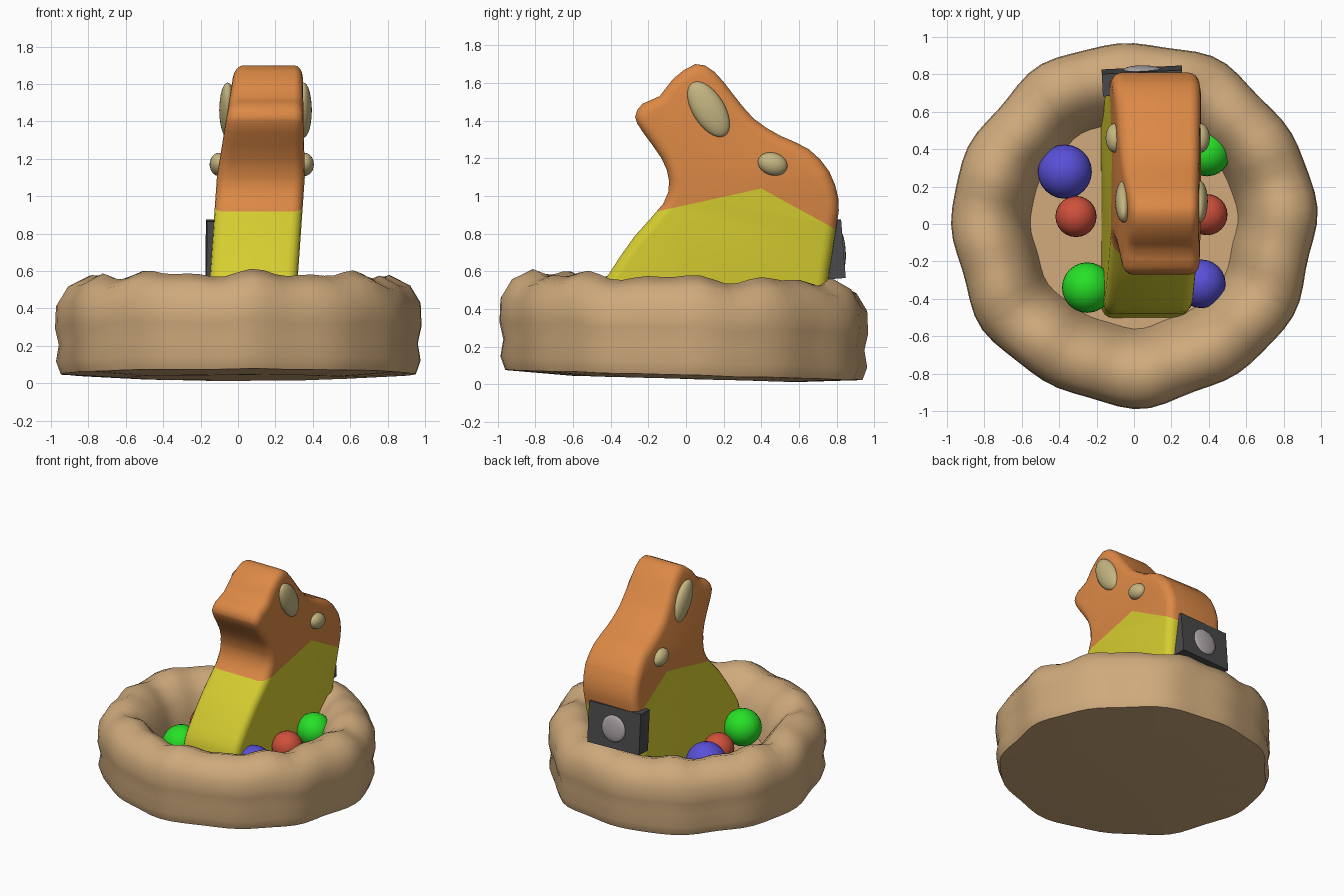
import bpy, bmesh, math
from mathutils import Vector, Matrix

if "Cube" in bpy.data.objects:
    bpy.data.objects.remove(bpy.data.objects["Cube"])


def material(name, r, g, b):
    m = bpy.data.materials.new(name)
    m.use_nodes = True
    m.diffuse_color = (r, g, b, 1)
    m.node_tree.nodes["Principled BSDF"].inputs["Base Color"].default_value = (r, g, b, 1)
    return m


STRAW = material("straw tan", 0.62, 0.40, 0.20)
ORANGE = material("toffee orange", 0.72, 0.25, 0.06)
YELLOW = material("foil yellow", 0.68, 0.62, 0.03)
CREAM = material("pale cream", 0.55, 0.46, 0.22)
GREY = material("dark grey", 0.07, 0.07, 0.075)
SILVER = material("silver", 0.42, 0.38, 0.40)
RED = material("egg red", 0.62, 0.08, 0.045)
BLUE = material("egg blue", 0.10, 0.08, 0.68)
GREEN = material("egg green", 0.02, 0.75, 0.02)


def finish(name, bm, mats, angle=40):
    bmesh.ops.recalc_face_normals(bm, faces=bm.faces)
    mesh = bpy.data.meshes.new(name)
    bm.to_mesh(mesh)
    bm.free()
    for m in mats:
        mesh.materials.append(m)
    ob = bpy.data.objects.new(name, mesh)
    bpy.context.collection.objects.link(ob)
    bpy.ops.object.select_all(action="DESELECT")
    ob.select_set(True)
    bpy.context.view_layer.objects.active = ob
    bpy.ops.object.shade_smooth_by_angle(angle=math.radians(angle))
    return ob


def smooth_loop(points, steps):
    """Closed smooth curve through the points."""
    out, n = [], len(points)
    for i in range(n):
        a, b, c, d = (Vector(points[(i + k) % n]) for k in (-1, 0, 1, 2))
        for s in range(steps):
            t = s / steps
            out.append(0.5 * (2 * b + (c - a) * t + (2 * a - 5 * b + 4 * c - d) * t ** 2
                              + (3 * b - a - 3 * c + d) * t ** 3))
    return out


def ellipsoid(name, centre, radii, mat, tilt=0):
    bm = bmesh.new()
    bmesh.ops.create_uvsphere(bm, u_segments=24, v_segments=14, radius=1)
    bm.transform(Matrix.Translation(centre) @ Matrix.Rotation(tilt, 4, "X")
                 @ Matrix.Diagonal((*radii, 1)))
    return finish(name, bm, [mat], 60)


# Nest: a turned profile with a wavy rim and a slight tilt
nest_profile = [(0.6, 0.03), (0.94, 0.05), (0.965, 0.12), (0.95, 0.21), (0.97, 0.3),
                (0.965, 0.42), (0.91, 0.51), (0.8, 0.565), (0.7, 0.53), (0.61, 0.42),
                (0.57, 0.3), (0.55, 0.22)]
SEGMENTS = 72
bm = bmesh.new()
rings = []
for i in range(SEGMENTS):
    a = 2 * math.pi * i / SEGMENTS
    wave = 1 + 0.012 * math.sin(7 * a) + 0.01 * math.sin(12 * a + 1)
    lift = 1 + 0.025 * math.sin(9 * a + 2) + 0.02 * math.sin(16 * a)
    ring = []
    for r, z in nest_profile:
        x, y = r * wave * math.cos(a), r * wave * math.sin(a)
        ring.append(bm.verts.new((x, y, z * lift - 0.028 * y)))
    rings.append(ring)
for i, ring in enumerate(rings):
    following = rings[(i + 1) % SEGMENTS]
    for k in range(len(ring) - 1):
        bm.faces.new((ring[k], following[k], following[k + 1], ring[k + 1]))
bm.faces.new([r[0] for r in rings])
bm.faces.new([r[-1] for r in rings])
finish("nest", bm, [STRAW], 50)


# Rabbit: side outline (y, z), thickened and rounded at the edges
def middle(z):
    return 0.045 + 0.07 * z


def half_width(z):
    return 0.235 - 0.09 * max(0, z - 1.1)


outline = [(-0.42, 0.12), (-0.48, 0.28), (-0.47, 0.46), (-0.42, 0.57), (-0.27, 0.79),
           (-0.12, 0.96), (-0.09, 1.08), (-0.13, 1.2), (-0.23, 1.34), (-0.27, 1.42),
           (-0.23, 1.49), (-0.14, 1.53), (-0.07, 1.62), (0.05, 1.7), (0.15, 1.66),
           (0.25, 1.54), (0.36, 1.41), (0.5, 1.32), (0.65, 1.25), (0.76, 1.13),
           (0.81, 0.98), (0.8, 0.85), (0.76, 0.6), (0.73, 0.35), (0.65, 0.12)]
bm = bmesh.new()
cap = bm.faces.new([bm.verts.new((-1, p.x, p.y)) for p in smooth_loop(outline, 2)])
extruded = bmesh.ops.extrude_face_region(bm, geom=[cap], use_keep_orig=True)
for v in extruded["geom"]:
    if isinstance(v, bmesh.types.BMVert):
        v.co.x = 1
for v in bm.verts:
    v.co.x *= 0.235
bmesh.ops.recalc_face_normals(bm, faces=bm.faces)
rim = [e for e in bm.edges if abs(e.verts[0].co.x - e.verts[1].co.x) < 0.01]
bmesh.ops.bevel(bm, geom=rim, offset=0.06, segments=4, profile=0.5, affect="EDGES")
bmesh.ops.triangulate(bm, faces=[f for f in bm.faces if len(f.verts) > 4])

# Foil edge: two sloping cuts meeting at a peak, and one where the head narrows
PEAK = Vector((0, 0.4, 1.04))
foil_normals = [Vector((0, -0.22, 1)), Vector((0, 0.55, 1))]
cuts = [(PEAK, n) for n in foil_normals] + [(Vector((0, 0, 1.1)), Vector((0, 0, 1)))]
for point, normal in cuts:
    bmesh.ops.bisect_plane(bm, geom=bm.verts[:] + bm.edges[:] + bm.faces[:],
                           plane_co=point, plane_no=normal, dist=0.0001)
for f in bm.faces:
    centre = f.calc_center_median()
    f.material_index = int(all((centre - PEAK).dot(n) < 0 for n in foil_normals))
for v in bm.verts:
    v.co.x = v.co.x * half_width(v.co.z) / 0.235 + middle(v.co.z)
finish("rabbit_body", bm, [ORANGE, YELLOW], 35)

# Ears and cheeks on both sides
for side, label in ((1, "left"), (-1, "right")):
    for part, y, z, radii, tilt in (("ear", 0.12, 1.46, (0.045, 0.085, 0.165), 0.55),
                                    ("paw", 0.46, 1.17, (0.05, 0.08, 0.06), -0.3)):
        x = middle(z) + side * half_width(z)
        ellipsoid(f"{label}_{part}", (x, y, z), radii, CREAM, tilt)

# Box on the back with a round silver button
bm = bmesh.new()
bmesh.ops.create_cube(bm, size=1)
bm.transform(Matrix.Translation((0.045, 0.765, 0.715)) @ Matrix.Rotation(0.05, 4, "Z")
             @ Matrix.Rotation(0.08, 4, "X") @ Matrix.Diagonal((0.43, 0.12, 0.31, 1)))
finish("back_box", bm, [GREY], 30)
ellipsoid("box_button", (0.045, 0.825, 0.715), (0.1, 0.022, 0.1), SILVER, 0.08)

# Eggs around the rabbit
eggs = [("front_right", -0.25, -0.34, 0.135, GREEN), ("middle_right", -0.31, 0.04, 0.11, RED),
        ("back_right", -0.37, 0.28, 0.145, BLUE), ("front_left", 0.36, -0.32, 0.13, BLUE),
        ("middle_left", 0.39, 0.05, 0.11, RED), ("back_left", 0.39, 0.38, 0.125, GREEN)]
for label, x, y, r, mat in eggs:
    ellipsoid(f"{label}_egg", (x, y, 0.36), (r, r, r), mat)
